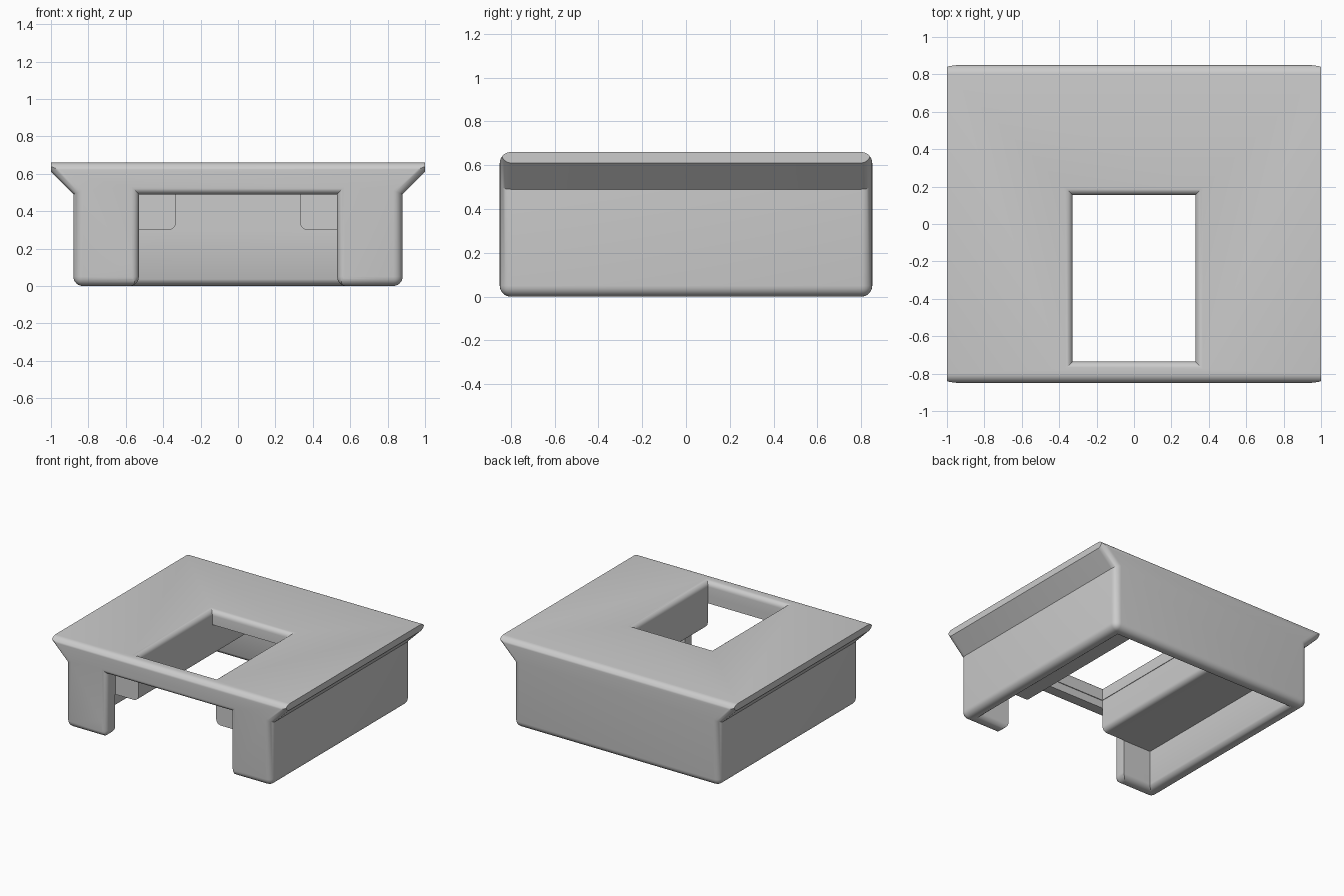
import bpy, bmesh, math
from mathutils import Vector

cube = bpy.data.objects.get("Cube")
if cube:
    bpy.data.objects.remove(cube, do_unlink=True)

HALF_Y, TOP = 0.85, 0.66      # body half depth and height
WALL, R = 0.11, 0.05          # wall thickness and edge rounding

grey = bpy.data.materials.new("plain_grey")
grey.use_nodes = True
grey.diffuse_color = (0.6, 0.6, 0.6, 1)
grey.node_tree.nodes["Principled BSDF"].inputs["Base Color"].default_value = (0.6, 0.6, 0.6, 1)


def loft(name, rings, rounded=None, radius=R):
    """Skin closed rings of points, cap both ends, round chosen edges."""
    bm = bmesh.new()
    loops = [[bm.verts.new(p) for p in ring] for ring in rings]
    n = len(loops[0])
    for a, b in zip(loops, loops[1:]):
        for i in range(n):
            j = (i + 1) % n
            bm.faces.new((a[i], a[j], b[j], b[i]))
    bm.faces.new(loops[0])
    bm.faces.new(loops[-1])
    bmesh.ops.recalc_face_normals(bm, faces=bm.faces)
    if rounded:
        edges = [e for e in bm.edges if rounded(e.verts[0].co, e.verts[1].co)]
        bmesh.ops.bevel(bm, geom=edges, offset=radius, segments=6, profile=0.5,
                        affect='EDGES', clamp_overlap=False)
        bmesh.ops.recalc_face_normals(bm, faces=bm.faces)
    mesh = bpy.data.meshes.new(name)
    bm.to_mesh(mesh)
    bm.free()
    obj = bpy.data.objects.new(name, mesh)
    bpy.context.collection.objects.link(obj)
    mesh.materials.append(grey)
    return obj


def mirrored(half):
    """Close a right-hand (x, z) outline with its mirror image."""
    return half + [(-x, z) for x, z in reversed(half)]


def along_y(outline, y0, y1):
    return [[(x, y, z) for x, z in outline] for y in (y0, y1)]


def flare(radius, steps=6):
    """Depth and outward offset pairs of a quarter-round mouth."""
    angles = [math.pi / 2 * i / steps for i in range(steps + 1)]
    return [(radius * (1 - math.sin(a)), radius * (1 - math.cos(a))) for a in reversed(angles)]


def rect(x, y0, y1, z, grow):
    x, y0, y1 = x + grow, y0 - grow, y1 + grow
    return [(-x, y0, z), (x, y0, z), (x, y1, z), (-x, y1, z)]


def combine(target, cutter, operation):
    mod = target.modifiers.new(operation.lower(), 'BOOLEAN')
    mod.operation, mod.solver, mod.object = operation, 'EXACT', cutter
    cutter.hide_render = True
    bpy.context.view_layer.objects.active = target
    bpy.ops.object.modifier_apply(modifier=mod.name)
    bpy.data.objects.remove(cutter, do_unlink=True)


# Body with flared side lips; its ends and bottom are rounded
def body_edge(a, b):
    at_end = abs(a.y - b.y) < 0.01
    tip = min(abs(a.x), abs(b.x)) > 0.99
    return (at_end and not tip) or max(a.z, b.z) < 0.01


body = loft("housing", along_y(mirrored([(0.88, 0), (0.88, 0.49), (1, 0.61), (1, 0.9)]),
                               -HALF_Y, HALF_Y), body_edge)

# Trim to height with rounded front and back top edges
side = [(-HALF_Y, -0.5), (HALF_Y, -0.5), (HALF_Y, TOP), (-HALF_Y, TOP)]
trim = loft("trim", [[(x, y, z) for y, z in side] for x in (-1.2, 1.2)],
            lambda a, b: min(a.z, b.z) > 0.6 and abs(a.x - b.x) > 1)
combine(body, trim, 'INTERSECT')

# Stepped cavity, leaving a hanging block along each side wall
inner = 0.88 - WALL
depth = HALF_Y - WALL + 0.002
cavity = loft("cavity", along_y(mirrored([(inner, -0.5), (inner, 0.3), (0.332, 0.3),
                                          (0.332, TOP - WALL)]), -depth, depth),
              lambda a, b: abs(a.y - b.y) > 1 and abs(a.x) < 0.4 and a.z < 0.4, 0.04)
combine(body, cavity, 'DIFFERENCE')

# Rounded inner rim along the bottom of the walls
mouth = flare(R)
rim = loft("rim", [rect(inner, -depth, depth, -0.1, R)]
           + [rect(inner - 0.002, 0.002 - depth, depth - 0.002, d, o) for d, o in reversed(mouth[::-1])])
combine(body, rim, 'DIFFERENCE')

# Front doorway with rounded outer edges and rounded leg bottoms
legs = [(0.53 + R, -0.2)] + [(0.53 + o, d) for d, o in mouth] + [(0.53, 0.49)]


def doorway(y, grow):
    return [(x + math.copysign(grow, x), y, z + (grow if z > 0.4 else 0)) for x, z in mirrored(legs)]


lip = flare(0.04)
door = loft("doorway", [doorway(-1, 0.04)] + [doorway(d - HALF_Y, o) for d, o in lip]
            + [doorway(WALL - HALF_Y, 0)])
combine(body, door, 'DIFFERENCE')

# Window through the top with rounded upper edges
window = loft("window", [rect(0.328, -0.736, 0.155, 1, 0.04)]
              + [rect(0.328, -0.736, 0.155, TOP - d, o) for d, o in lip]
              + [rect(0.328, -0.736, 0.155, 0.5, 0)])
combine(body, window, 'DIFFERENCE')

# Smooth the rounded edges, keep the corners sharp
bpy.ops.object.select_all(action='DESELECT')
body.select_set(True)
bpy.context.view_layer.objects.active = body
bpy.ops.object.shade_smooth_by_angle(angle=math.radians(30))
